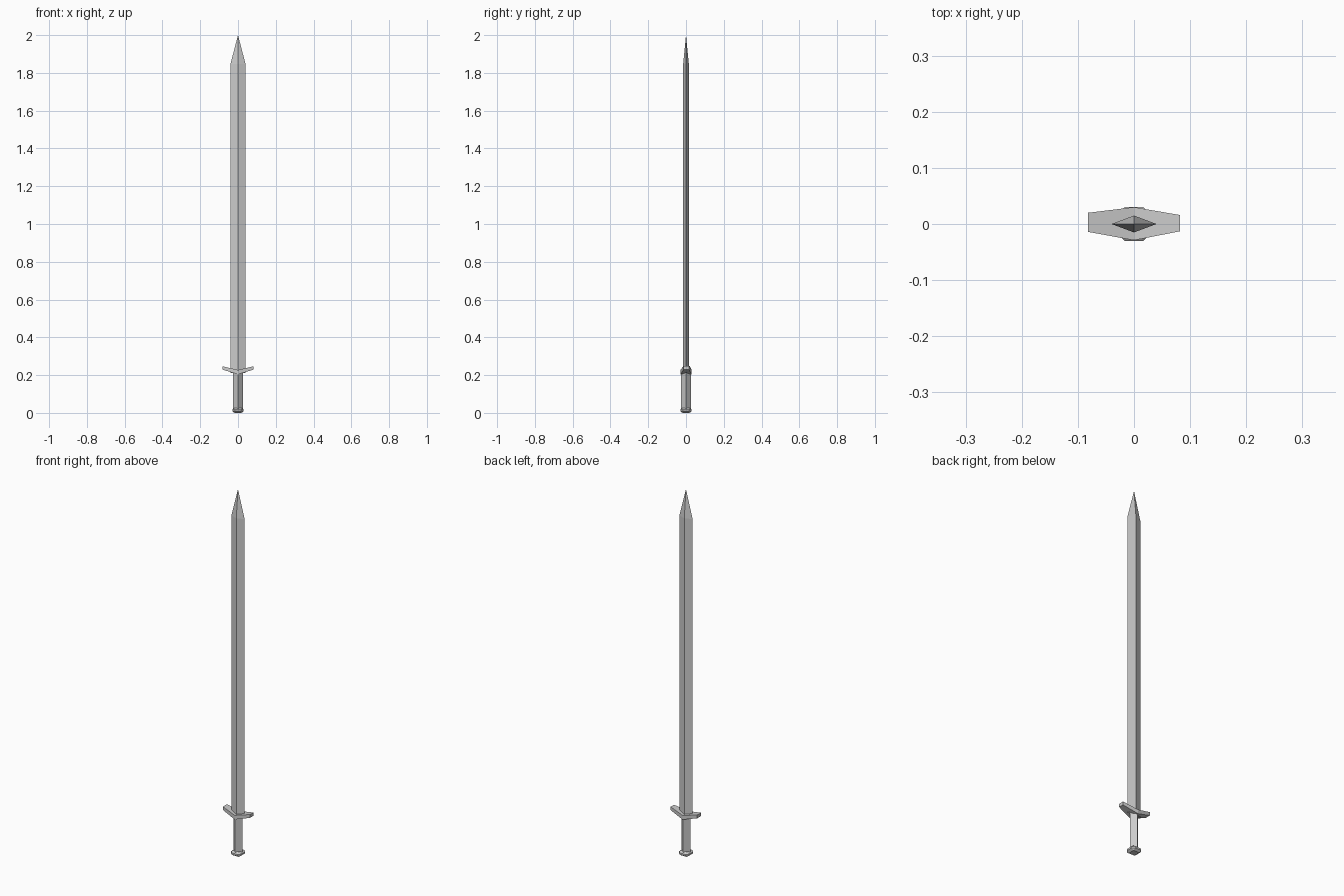
import bpy

if "Cube" in bpy.data.objects:
    bpy.data.objects.remove(bpy.data.objects["Cube"])


def loft(name, rings):
    """Skin a stack of equal-count rings; a one-point last ring makes a tip."""
    verts, faces = [], []
    n = len(rings[0])
    for ring in rings:
        verts += ring
    faces.append(list(range(n))[::-1])
    for k in range(len(rings) - 1):
        a, b = k * n, (k + 1) * n
        for i in range(n):
            j = (i + 1) % n
            if len(rings[k + 1]) == 1:
                faces.append((a + i, a + j, b))
            else:
                faces.append((a + i, a + j, b + j, b + i))
    if len(rings[-1]) > 1:
        faces.append([len(verts) - n + i for i in range(n)])
    mesh = bpy.data.meshes.new(name)
    mesh.from_pydata(verts, [], faces)
    obj = bpy.data.objects.new(name, mesh)
    bpy.context.collection.objects.link(obj)
    return obj


def diamond(rx, ry, z):
    return [(rx, 0, z), (0, ry, z), (-rx, 0, z), (0, -ry, z)]


def octagon(a, b, z):
    # a = flat distance, b = half length of a flat
    return [(a, -b, z), (a, b, z), (b, a, z), (-b, a, z),
            (-a, b, z), (-a, -b, z), (-b, -a, z), (b, -a, z)]


def guard_section(x, y0, y1, z0, z1):
    return [(x, y0, z0), (x, y1, z0), (x, y1, z1), (x, y0, z1)]


# Blade with diamond section and pointed tip
loft("blade", [diamond(0.04, 0.015, 0.21), diamond(0.04, 0.015, 1.847),
               [(0, 0, 2.0)]])

# Crossguard, upswept and tapering to both ends
loft("crossguard", [guard_section(-0.082, -0.014, 0.020, 0.229, 0.247),
                    guard_section(0, -0.029, 0.030, 0.204, 0.227),
                    guard_section(0.082, -0.013, 0.016, 0.229, 0.247)])

# Grip, four-sided with an edge to the front
loft("grip", [diamond(0.026, 0.026, 0.015), diamond(0.026, 0.026, 0.215)])

# Faceted pommel
loft("pommel", [octagon(0.018, 0.017, 0.0), octagon(0.030, 0.017, 0.009),
                octagon(0.030, 0.017, 0.018), octagon(0.018, 0.017, 0.027)])
